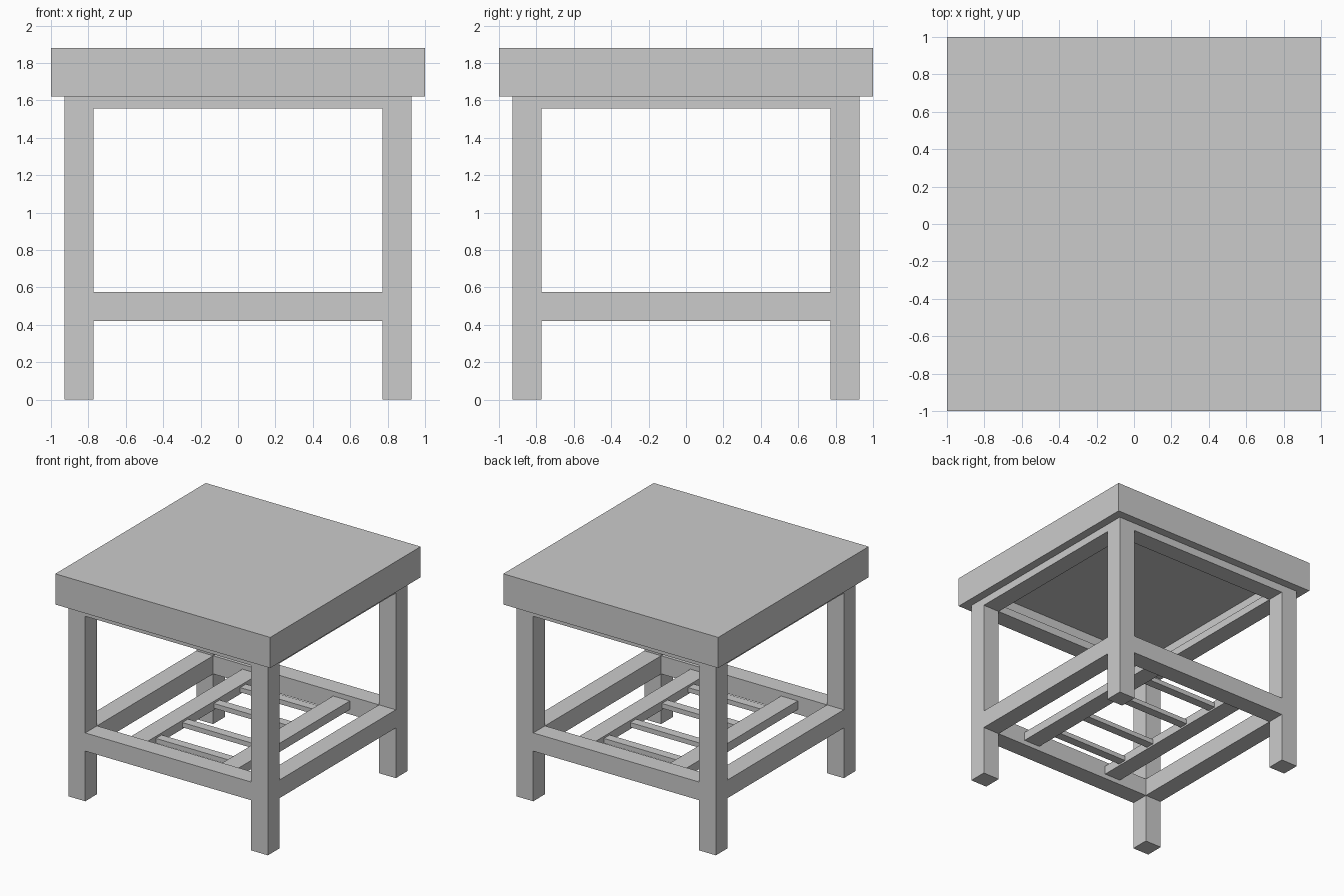
import bpy
import bmesh

if "Cube" in bpy.data.objects:
    bpy.data.objects.remove(bpy.data.objects["Cube"])

OUT, INN = 0.928, 0.772       # outer and inner faces of legs and rails
UNDER, TOP = 1.622, 1.88      # table top underside and upper face


def box(name, x, y, z, recess=None):
    """Box from (min, max) ranges; recess = (border, depth) hollows the underside."""
    bm = bmesh.new()
    bmesh.ops.create_cube(bm, size=1)
    for v in bm.verts:
        v.co = [r[0] if c < 0 else r[1] for c, r in zip(v.co, (x, y, z))]
    if recess:
        bm.normal_update()
        base = min(bm.faces, key=lambda f: f.calc_center_median().z)
        bmesh.ops.inset_region(bm, faces=[base], thickness=recess[0])
        inner = bmesh.ops.extrude_discrete_faces(bm, faces=[base])["faces"][0]
        for v in inner.verts:
            v.co.z += recess[1]
    bmesh.ops.recalc_face_normals(bm, faces=bm.faces[:])
    mesh = bpy.data.meshes.new(name)
    bm.to_mesh(mesh)
    bm.free()
    obj = bpy.data.objects.new(name, mesh)
    bpy.context.collection.objects.link(obj)
    return obj


def side(s, a, b):
    """Range a..b on the positive or negative side."""
    return (a, b) if s > 0 else (-b, -a)


# thick table top, hollow underneath inside the frame
box("table_top", (-1, 1), (-1, 1), (UNDER, TOP), recess=(1 - INN, 0.125))

# legs
for sx, xn in ((-1, "left"), (1, "right")):
    for sy, yn in ((-1, "front"), (1, "back")):
        box(f"{yn}_{xn}_leg", side(sx, INN, OUT), side(sy, INN, OUT), (0, UNDER))

# upper and lower rails between the legs
for level, z in (("lower", (0.422, 0.575)), ("upper", (1.556, UNDER))):
    for s, xn, yn in ((-1, "left", "front"), (1, "right", "back")):
        box(f"{level}_{xn}_rail", side(s, INN, OUT), (-INN, INN), z)
        box(f"{level}_{yn}_rail", (-INN, INN), side(s, INN, OUT), z)

# shelf runners from front rail to back rail
for s, xn in ((-1, "left"), (1, "right")):
    box(f"{xn}_shelf_runner", side(s, 0.345, 0.5), (-INN, INN), (0.462, 0.535))

# thin cross slats between the runners
for i, y in enumerate((-0.56, -0.21, 0.21, 0.56)):
    box(f"shelf_slat_{i + 1}", (-0.345, 0.345), (y - 0.038, y + 0.038), (0.477, 0.517))
